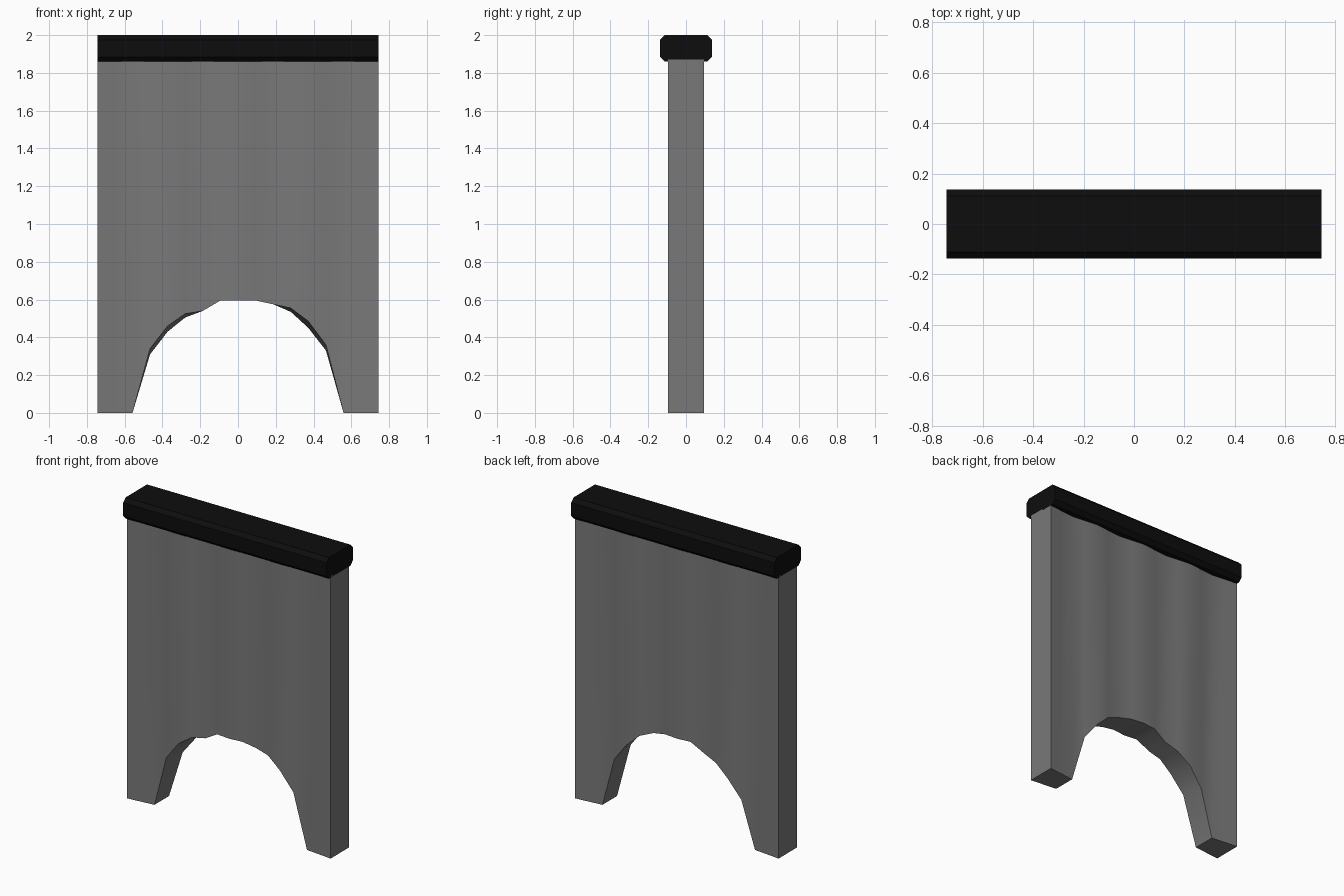
import bpy, bmesh, math

if "Cube" in bpy.data.objects:
    bpy.data.objects.remove(bpy.data.objects["Cube"])

def material(name, col):
    m = bpy.data.materials.new(name)
    m.diffuse_color = (*col, 1)
    m.use_nodes = True
    m.node_tree.nodes["Principled BSDF"].inputs["Base Color"].default_value = m.diffuse_color
    return m

def finish(name, bm, mat, angle):
    bmesh.ops.recalc_face_normals(bm, faces=bm.faces[:])
    me = bpy.data.meshes.new(name)
    bm.to_mesh(me)
    bm.free()
    me.materials.append(mat)
    ob = bpy.data.objects.new(name, me)
    bpy.context.collection.objects.link(ob)
    bpy.ops.object.select_all(action='DESELECT')
    ob.select_set(True)
    bpy.context.view_layer.objects.active = ob
    bpy.ops.object.shade_smooth_by_angle(angle=math.radians(angle))
    return ob

grey = material("grey panel", (0.19, 0.19, 0.19))
black = material("black trim", (0.004, 0.004, 0.004))

# Fluted panel: 16 columns, four waves, arch cut into the lower edge
HALF, N, TOP = 0.745, 16, 1.87
front_arch = [0, .34, .46, .525, .54, .595, .595, .595, .575, .555, .485, .36, 0]
back_arch = [0, .31, .43, .505, .54, .595, .595, .595, .575, .535, .45, .33, 0]
bm = bmesh.new()
cols = []
for i in range(N + 1):
    x = -HALF + 2 * HALF * i / N
    y = 0.0855 + 0.0095 * math.cos(math.pi * i / 2)
    k = i - 2
    inside = 0 <= k < len(front_arch)
    zf = front_arch[k] if inside else 0
    zb = back_arch[k] if inside else 0
    cols.append([bm.verts.new(p) for p in
                 ((x, -y, zf), (x, -y, TOP), (x, y, TOP), (x, y, zb))])
for a, b in zip(cols, cols[1:]):
    for j in range(4):
        n = (j + 1) % 4
        bm.faces.new((a[j], b[j], b[n], a[n]))
bm.faces.new(cols[0])
bm.faces.new(cols[-1])
finish("fluted_panel", bm, grey, 40)

# Top cap: chamfered bar profile swept along x
w, c, z0, z1 = 0.137, 0.025, 1.86, 2.0
profile = [(-w + c, z0), (w - c, z0), (w, z0 + c), (w, z1 - c),
           (w - c, z1), (-w + c, z1), (-w, z1 - c), (-w, z0 + c)]
bm = bmesh.new()
ends = [[bm.verts.new((x, y, z)) for y, z in profile] for x in (-0.745, 0.745)]
for j in range(8):
    n = (j + 1) % 8
    bm.faces.new((ends[0][j], ends[0][n], ends[1][n], ends[1][j]))
for e in ends:
    bm.faces.new(e)
finish("top_cap", bm, black, 30)
